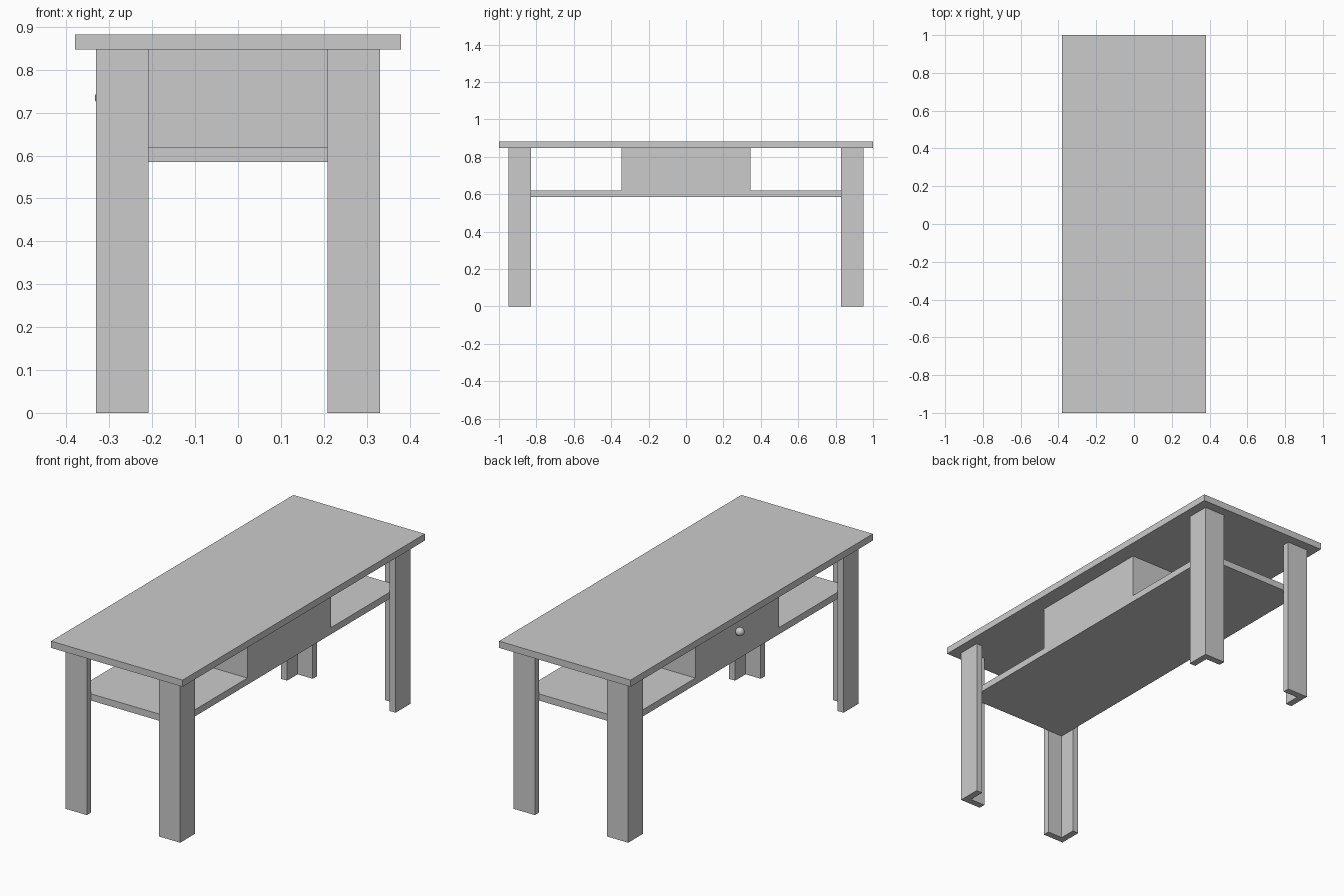
import bpy
import bmesh
from mathutils import Matrix

default = bpy.data.objects.get("Cube")
if default:
    bpy.data.objects.remove(default, do_unlink=True)

# One plain grey finish for everything
GREY = (0.6, 0.6, 0.6, 1.0)
grey = bpy.data.materials.new("plain_grey")
grey.use_nodes = True
grey.diffuse_color = GREY
grey.node_tree.nodes["Principled BSDF"].inputs["Base Color"].default_value = GREY

# Main dimensions
TOP_X, TOP_Y = 0.38, 1.0
LEG_X, LEG_Y, LEG_W, BOARD = 0.331, 0.95, 0.122, 0.035
SHELF_Z, UNDER_TOP, TOP_Z = 0.585, 0.847, 0.882
IN_X, IN_Y = LEG_X - BOARD, LEG_Y - BOARD


def make_object(name, bm):
    bmesh.ops.recalc_face_normals(bm, faces=bm.faces)
    mesh = bpy.data.meshes.new(name)
    bm.to_mesh(mesh)
    bm.free()
    mesh.materials.append(grey)
    obj = bpy.data.objects.new(name, mesh)
    bpy.context.collection.objects.link(obj)
    return obj


def prism(name, outline, z0, z1):
    """Extrude a flat outline from z0 up to z1."""
    bm = bmesh.new()
    face = bm.faces.new([bm.verts.new((x, y, z0)) for x, y in outline])
    ext = bmesh.ops.extrude_face_region(bm, geom=[face])
    verts = [v for v in ext["geom"] if isinstance(v, bmesh.types.BMVert)]
    bmesh.ops.translate(bm, verts=verts, vec=(0, 0, z1 - z0))
    return make_object(name, bm)


def slab(name, hx, hy, z0, z1):
    return prism(name, [(-hx, -hy), (hx, -hy), (hx, hy), (-hx, hy)], z0, z1)


# Table top, shelf nested inside the legs, and the central drawer box
slab("table_top", TOP_X, TOP_Y, UNDER_TOP, TOP_Z)
slab("shelf", IN_X, IN_Y, SHELF_Z, SHELF_Z + BOARD)
slab("drawer_box", IN_X, 0.345, SHELF_Z + BOARD, UNDER_TOP)

# Four L-shaped corner legs
corner = [(LEG_X, LEG_Y), (LEG_X - LEG_W, LEG_Y), (LEG_X - LEG_W, IN_Y),
          (IN_X, IN_Y), (IN_X, LEG_Y - LEG_W), (LEG_X, LEG_Y - LEG_W)]
for side, sx in (("left", 1), ("right", -1)):
    for end, sy in (("front", -1), ("back", 1)):
        prism(f"{end}_{side}_leg", [(x * sx, y * sy) for x, y in corner],
              0, UNDER_TOP)

# Round drawer knob on the right side
bm = bmesh.new()
bmesh.ops.create_uvsphere(bm, u_segments=16, v_segments=10, radius=0.022,
                          matrix=Matrix.Translation((-0.312, 0, 0.735)))
knob = make_object("drawer_knob", bm)
for poly in knob.data.polygons:
    poly.use_smooth = True
